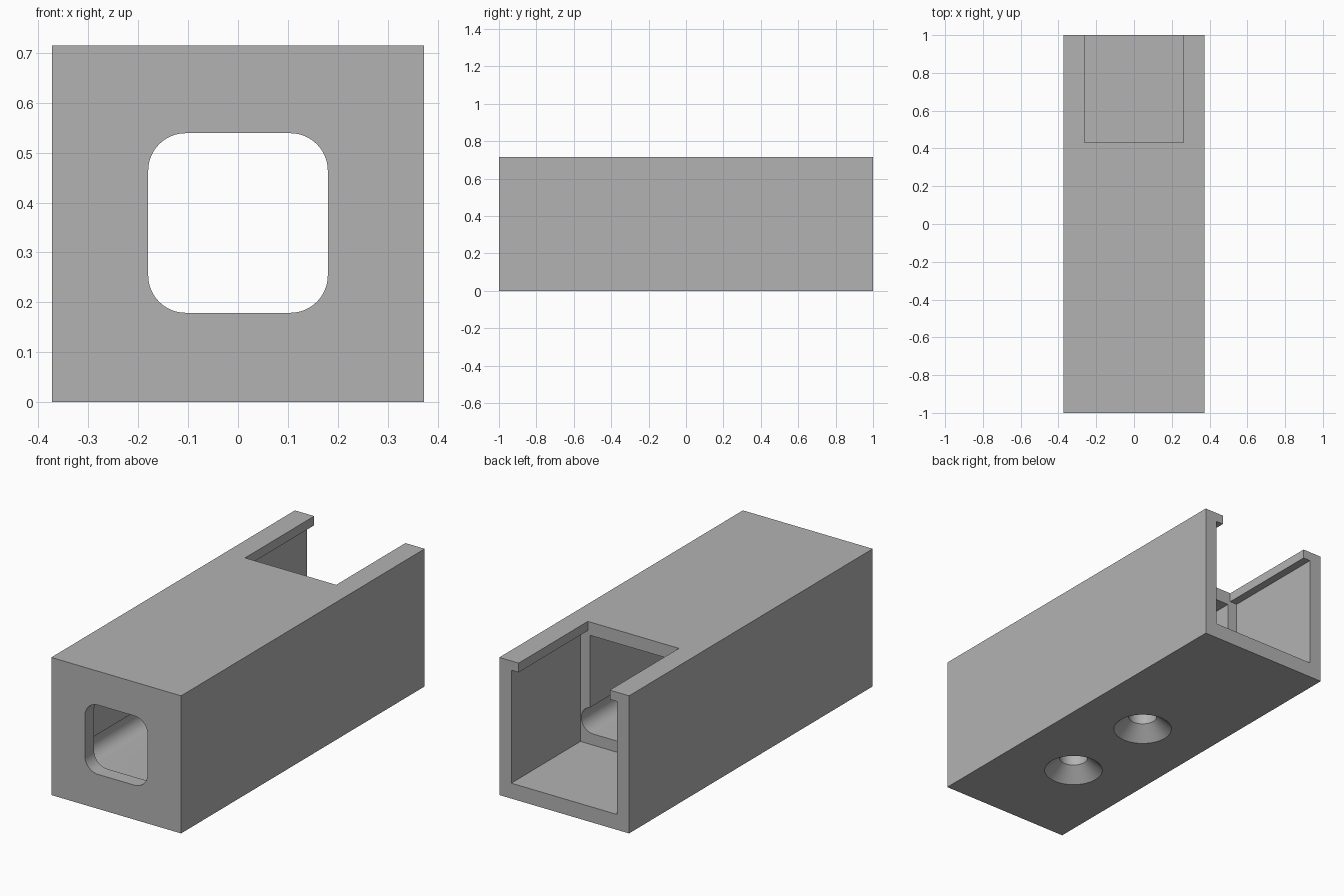
import bpy, bmesh, math
from math import cos, sin, radians

cube = bpy.data.objects.get("Cube")
if cube:
    bpy.data.objects.remove(cube, do_unlink=True)

HALF_W, HALF_L, HEIGHT = 0.373, 1.0, 0.715
POCKET_Y = 0.432          # inner end of the open rear pocket
FLOOR_Z = 0.138           # floor of the inner channel

grey = bpy.data.materials.new("plain grey")
colour = (0.45, 0.45, 0.45, 1)
grey.diffuse_color = colour
grey.use_nodes = True
grey.node_tree.nodes["Principled BSDF"].inputs["Base Color"].default_value = colour


def make_object(name, bm):
    bmesh.ops.recalc_face_normals(bm, faces=bm.faces)
    mesh = bpy.data.meshes.new(name)
    bm.to_mesh(mesh)
    bm.free()
    mesh.materials.append(grey)
    obj = bpy.data.objects.new(name, mesh)
    bpy.context.collection.objects.link(obj)
    return obj


def prism(name, outline, y0, y1):
    """Extrude an x-z outline along y."""
    bm = bmesh.new()
    face = bm.faces.new([bm.verts.new((x, y0, z)) for x, z in outline])
    new = bmesh.ops.extrude_face_region(bm, geom=[face])["geom"]
    verts = [g for g in new if isinstance(g, bmesh.types.BMVert)]
    bmesh.ops.translate(bm, verts=verts, vec=(0, y1 - y0, 0))
    return make_object(name, bm)


def mirrored(half):
    return half + [(-x, z) for x, z in reversed(half)]


def arc(cx, cz, r, start, end, steps=12):
    angles = [radians(start + (end - start) * i / steps) for i in range(steps + 1)]
    return [(cx + r * cos(a), cz + r * sin(a)) for a in angles]


def screw_hole(name, y):
    """Countersunk hole, turned around a vertical axis."""
    bm = bmesh.new()
    profile = [(0.154, -0.01), (0.07, 0.07), (0.07, 0.2)]
    n = 48
    rings = [[bm.verts.new((r * cos(math.tau * i / n), y + r * sin(math.tau * i / n), z))
              for i in range(n)] for r, z in profile]
    for low, high in zip(rings, rings[1:]):
        for i in range(n):
            j = (i + 1) % n
            bm.faces.new((low[i], low[j], high[j], high[i]))
    bm.faces.new(rings[0])
    bm.faces.new(rings[-1])
    return make_object(name, bm)


# Outer block
body = prism("channel_body", mirrored([(HALF_W, 0), (HALF_W, HEIGHT)]), -HALF_L, HALF_L)

# Rear pocket, open at the back and, between two lips, at the top
pocket = mirrored([(0.304, 0.08), (0.304, 0.667), (0.262, 0.667), (0.262, 0.8)])
# Inner channel with a rounded, wider foot
channel = mirrored(arc(0.232, FLOOR_Z + 0.068, 0.068, -90, 76) + [(0.248, 0.646)])
# Rounded square window in the front wall
window = mirrored(arc(0.105, 0.254, 0.075, -90, 0) + arc(0.105, 0.464, 0.075, 0, 90))

cutters = [
    prism("pocket_cutter", pocket, POCKET_Y, 1.1),
    prism("channel_cutter", channel, -0.925, POCKET_Y + 0.05),
    prism("window_cutter", window, -1.1, -0.85),
    screw_hole("front_screw_cutter", -0.468),
    screw_hole("rear_screw_cutter", 0.067),
]

bpy.context.view_layer.objects.active = body
body.select_set(True)
for cutter in cutters:
    cutter.hide_render = True
    mod = body.modifiers.new(cutter.name, "BOOLEAN")
    mod.operation = "DIFFERENCE"
    mod.solver = "EXACT"
    mod.object = cutter
    bpy.ops.object.modifier_apply(modifier=mod.name)
    bpy.data.objects.remove(cutter, do_unlink=True)

bpy.ops.object.shade_smooth_by_angle(angle=radians(30))
